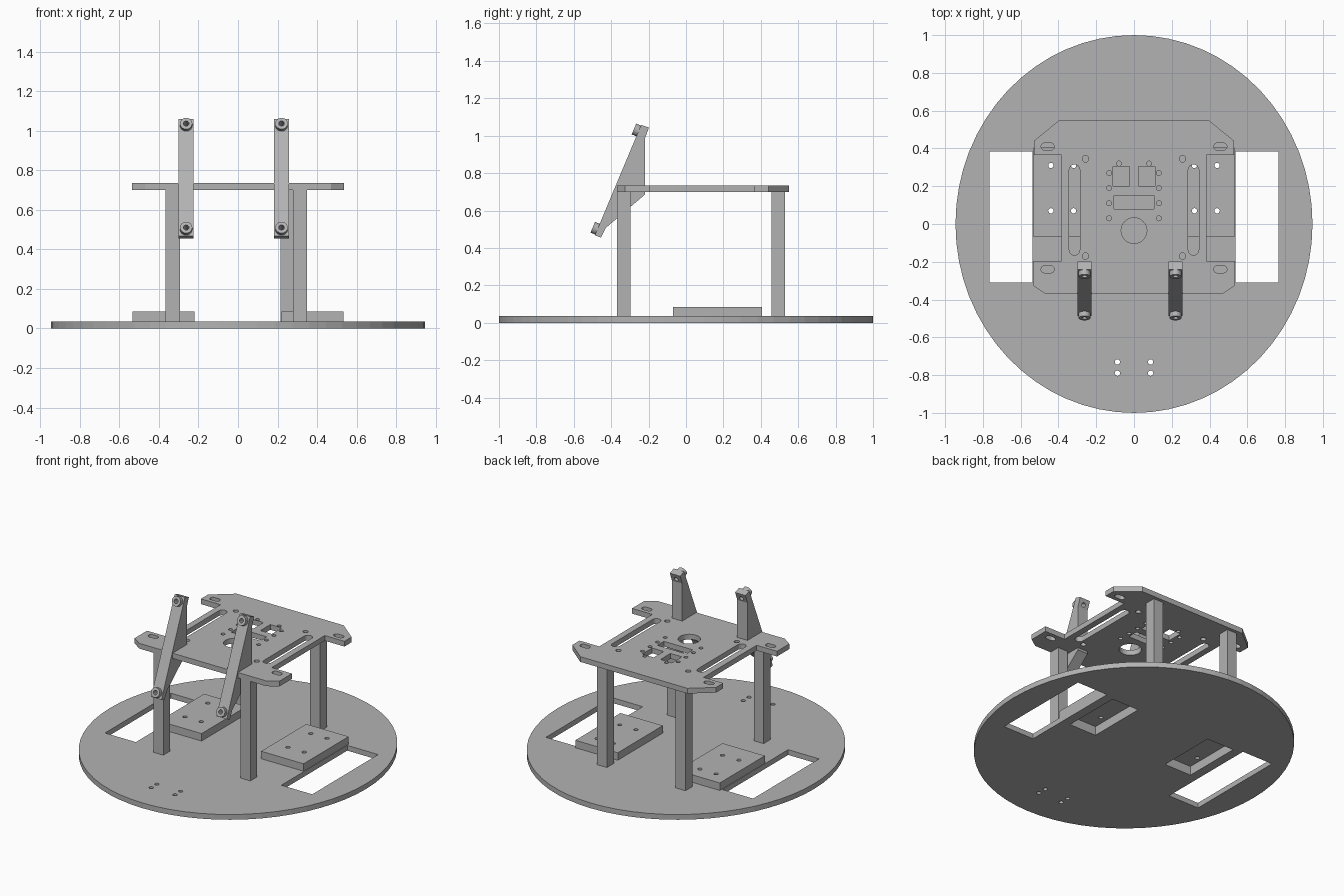
import bpy, bmesh
from math import cos, sin, pi, atan2
from mathutils import Vector, Matrix

default = bpy.data.objects.get("Cube")
if default:
    bpy.data.objects.remove(default, do_unlink=True)

gray = bpy.data.materials.new("plain gray")
gray.use_nodes = True
gray.diffuse_color = (0.45, 0.45, 0.45, 1)
gray.node_tree.nodes["Principled BSDF"].inputs["Base Color"].default_value = gray.diffuse_color


# Outline helpers
def oval(x, y, rx, ry=None, n=16):
    ry = ry or rx
    return [(x + rx * cos(2 * pi * i / n), y + ry * sin(2 * pi * i / n)) for i in range(n)]


def rect(x0, x1, y0, y1):
    return [(x0, y0), (x1, y0), (x1, y1), (x0, y1)]


def slot(x, y, length, r, upright=False, n=8):
    """Rounded slot, measured end to end."""
    h = length / 2 - r
    pts = []
    for end in (1, -1):
        for i in range(n + 1):
            a = -pi / 2 + pi * i / n
            pts.append((end * (h + r * cos(a)), end * r * sin(a)))
    return [(x - v, y + u) if upright else (x + u, y + v) for u, v in pts]


def slab(name, z0, z1, outline, holes=(), matrix=None):
    """Flat sheet with through holes, filled and extruded from z0 to z1."""
    curve = bpy.data.curves.new(name, "CURVE")
    curve.dimensions = "2D"
    curve.fill_mode = "BOTH"
    curve.extrude = (z1 - z0) / 2
    for loop in [outline, *holes]:
        spline = curve.splines.new("POLY")
        spline.points.add(len(loop) - 1)
        for p, (x, y) in zip(spline.points, loop):
            p.co = (x, y, 0, 1)
        spline.use_cyclic_u = True
    temp = bpy.data.objects.new(name + "_curve", curve)
    bpy.context.collection.objects.link(temp)
    bpy.context.view_layer.update()
    mesh = bpy.data.meshes.new_from_object(temp.evaluated_get(bpy.context.evaluated_depsgraph_get()))
    bpy.data.objects.remove(temp, do_unlink=True)

    bm = bmesh.new()
    bm.from_mesh(mesh)
    bmesh.ops.remove_doubles(bm, verts=bm.verts, dist=1e-5)
    bmesh.ops.translate(bm, verts=bm.verts, vec=(0, 0, (z0 + z1) / 2))
    if matrix:
        bmesh.ops.transform(bm, matrix=matrix, verts=bm.verts)
    bmesh.ops.recalc_face_normals(bm, faces=bm.faces)
    bm.to_mesh(mesh)
    bm.free()
    mesh.name = name
    mesh.materials.clear()
    mesh.materials.append(gray)
    for p in mesh.polygons:
        p.use_smooth = False
        p.material_index = 0
    ob = bpy.data.objects.new(name, mesh)
    bpy.context.collection.objects.link(ob)
    return ob


SIDES = (("left", 1), ("right", -1))
BASE, PLATE, TOP = 0.035, 0.70, 0.735


def mirrored(s, a, b, y0, y1):
    return rect(min(s * a, s * b), max(s * a, s * b), y0, y1)


# Base disc with wheel wells, motor pockets and caster holes
base_holes = [oval(sx * 0.088, y, 0.014) for _, sx in SIDES for y in (-0.73, -0.79)]
for _, s in SIDES:
    base_holes.append(mirrored(s, 0.537, 0.765, -0.31, 0.385))
    base_holes.append(mirrored(s, 0.275, 0.475, -0.035, 0.365))
slab("base_disc", 0, BASE, oval(0, 0, 0.945, 1.0, 64), base_holes)

# Motor mounts: hollow lower rim and drilled cover
for side, s in SIDES:
    edge = mirrored(s, 0.22, 0.533, -0.07, 0.405)
    slab(side + "_mount_rim", BASE, 0.06, edge, [mirrored(s, 0.275, 0.475, -0.035, 0.365)])
    drills = [oval(s * x, y, 0.014) for x in (0.32, 0.44) for y in (0.07, 0.31)]
    slab(side + "_mount_cover", 0.06, 0.085, edge, drills)

# Posts
for name, x, y in (("front_left_post", 0.313, -0.332), ("front_right_post", -0.33, -0.332),
                   ("back_left_post", 0.25, 0.492), ("back_right_post", -0.33, 0.492)):
    r = 0.036
    slab(name, BASE, PLATE, rect(x - r, x + r, y - r, y + r))

# Upper plate outline, with side notches, and its cutouts
half = [(0.395, 0.55), (0.53, 0.44), (0.53, 0.365), (0.385, 0.365),
        (0.385, -0.195), (0.535, -0.195), (0.535, -0.325), (0.47, -0.37)]
outline = half + [(-x, y) for x, y in reversed(half)]
cuts = [oval(0, -0.035, 0.068, n=32), rect(-0.107, 0.107, 0.08, 0.15)]
for _, s in SIDES:
    cuts.append(slot(s * 0.315, 0.075, 0.48, 0.028, upright=True))
    cuts.append(mirrored(s, 0.025, 0.11, 0.2, 0.305))
    cuts += [slot(s * 0.457, y, 0.07, 0.019) for y in (0.41, -0.24)]
    cuts += [oval(s * 0.257, y, 0.017) for y in (0.345, -0.17)]
    cuts += [oval(s * 0.132, 0.03 + 0.08 * i, 0.013) for i in range(4)]
    cuts.append(oval(s * 0.08, 0.32, 0.013))
slab("upper_plate", PLATE, TOP, outline, cuts)

# Leaning sensor brackets: side profile in (y, z), extruded along x
profile = [(-0.24, 1.058), (-0.198, 1.043), (-0.22, 0.985), (-0.22, 0.685),
           (-0.428, 0.508), (-0.455, 0.455), (-0.487, 0.468)]
sideways = Matrix(((0, 0, 1, 0), (1, 0, 0, 0), (0, 1, 0, 0), (0, 0, 0, 1)))
lean = Vector((0, profile[0][0] - profile[-1][0], profile[0][1] - profile[-1][1])).normalized()
tilt = Matrix.Rotation(atan2(lean.z, lean.y), 4, "X")
top, bottom = Vector((0, *profile[0])), Vector((0, *profile[-1]))

for side, x in (("left", 0.22), ("right", -0.262)):
    bracket = slab(side + "_bracket", x - 0.038, x + 0.038, profile, matrix=sideways)
    for level, spot in (("upper", top - lean * 0.035), ("lower", bottom + lean * 0.035)):
        spot = Vector((x, spot.y, spot.z))
        place = Matrix.Translation(spot) @ tilt
        # Spacer ring standing off the front face
        slab(f"{side}_{level}_spacer", 0, 0.027, oval(0, 0, 0.031, n=24), [oval(0, 0, 0.014)], place)
        # Screw hole through the bracket
        cutter = slab(f"{side}_{level}_hole_cutter", -0.12, 0.02, oval(0, 0, 0.014), matrix=place)
        cutter.hide_render = True
        cutter.hide_viewport = True
        cutter.display_type = "WIRE"
        mod = bracket.modifiers.new(level + "_hole", "BOOLEAN")
        mod.operation = "DIFFERENCE"
        mod.solver = "EXACT"
        mod.object = cutter
